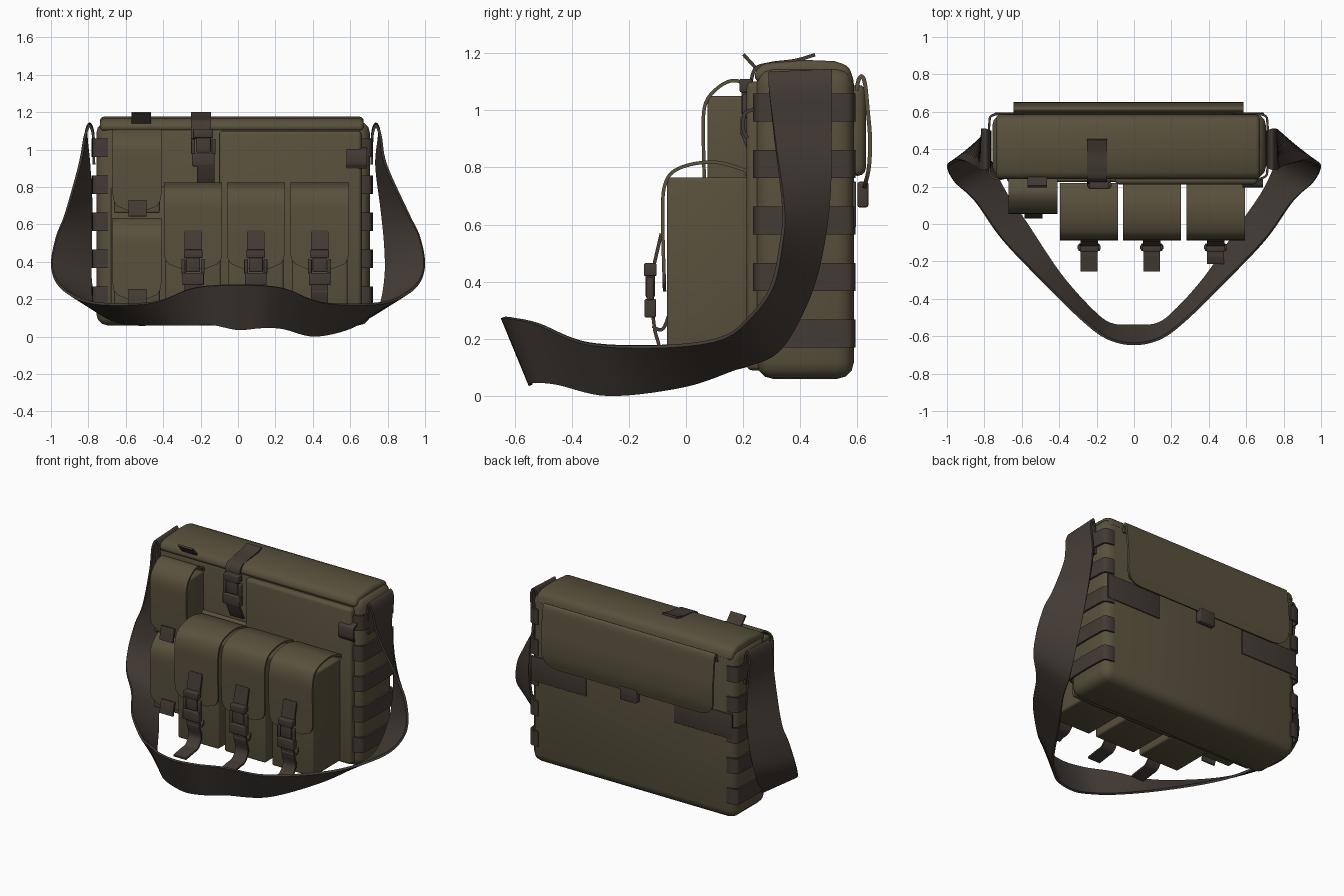
import bpy, bmesh
from mathutils import Vector

if "Cube" in bpy.data.objects:
    bpy.data.objects.remove(bpy.data.objects["Cube"], do_unlink=True)


def material(name, color):
    m = bpy.data.materials.new(name)
    m.use_nodes = True
    m.diffuse_color = (*color, 1)
    bsdf = m.node_tree.nodes["Principled BSDF"]
    bsdf.inputs["Base Color"].default_value = (*color, 1)
    bsdf.inputs["Roughness"].default_value = 0.9
    return m


OLIVE = material("olive canvas", (0.10, 0.082, 0.046))
BROWN = material("brown webbing", (0.056, 0.043, 0.035))
parts = []


def finish(name, bm, mat):
    bmesh.ops.recalc_face_normals(bm, faces=bm.faces)
    mesh = bpy.data.meshes.new(name)
    bm.to_mesh(mesh)
    bm.free()
    mesh.materials.append(mat)
    obj = bpy.data.objects.new(name, mesh)
    bpy.context.collection.objects.link(obj)
    parts.append(obj)


def soften(bm, width):
    sharp = [e for e in bm.edges if e.calc_face_angle(0) > 0.6]
    bmesh.ops.bevel(bm, geom=sharp, offset=width, segments=3, profile=0.5,
                    affect='EDGES', clamp_overlap=True)


def prism(name, profile, x0, x1, mat, bevel=0.01):
    """Side profile of (y, z) points pushed from x0 to x1."""
    bm = bmesh.new()
    face = bm.faces.new([bm.verts.new((x0, y, z)) for y, z in profile])
    new = bmesh.ops.extrude_face_region(bm, geom=[face])["geom"]
    bmesh.ops.translate(bm, vec=(x1 - x0, 0, 0),
                        verts=[v for v in new if isinstance(v, bmesh.types.BMVert)])
    bmesh.ops.recalc_face_normals(bm, faces=bm.faces)
    soften(bm, bevel)
    finish(name, bm, mat)


def box(name, x, y, z, mat, bevel=0.008):
    """Rounded box from (min, max) ranges."""
    prism(name, [(y[0], z[0]), (y[1], z[0]), (y[1], z[1]), (y[0], z[1])],
          x[0], x[1], mat, bevel)


def smooth(points, steps=6):
    """Catmull-Rom curve through the points."""
    p = [Vector(q) for q in points]
    p = [2 * p[0] - p[1]] + p + [2 * p[-1] - p[-2]]
    out = []
    for a, b, c, d in zip(p, p[1:], p[2:], p[3:]):
        for i in range(steps):
            t = i / steps
            out.append(0.5 * (2 * b + (c - a) * t + (2 * a - 5 * b + 4 * c - d) * t ** 2
                              + (3 * b - a - 3 * c + d) * t ** 3))
    return out + [p[-2]]


def ribbon(name, edge_a, edge_b, mat, thick=0.012):
    """Cloth strip between two edge curves."""
    bm = bmesh.new()
    rows = [(bm.verts.new(a), bm.verts.new(b)) for a, b in zip(edge_a, edge_b)]
    for (a, b), (c, d) in zip(rows, rows[1:]):
        bm.faces.new((a, b, d, c))
    bmesh.ops.recalc_face_normals(bm, faces=bm.faces)
    bmesh.ops.solidify(bm, geom=bm.faces[:], thickness=thick)
    finish(name, bm, mat)


def flap(name, path, x0, x1, mat, radius=0.0, thick=0.012):
    """Strip along a (y, z) path; its last end has rounded corners."""
    curve = smooth([(0, y, z) for y, z in path], 10)
    end, inset = curve[-1], []
    for p in curve:
        d = min((end - p).length, radius)
        inset.append(radius - (radius ** 2 - (radius - d) ** 2) ** 0.5)
    ribbon(name, [p + Vector((x0 + i, 0, 0)) for p, i in zip(curve, inset)],
           [p + Vector((x1 - i, 0, 0)) for p, i in zip(curve, inset)], mat, thick)


def pouch(name, x0, x1, yf, yb, z0, z1, flap_z):
    """Flat-topped pouch under an arched cover hanging down its front."""
    box(name + "_body", (x0 + 0.008, x1 - 0.008), (yf, yb), (z0, z1 - 0.06), OLIVE, 0.012)
    flap(name + "_cover", [(yb, z1 - 0.05), (yb - 0.015, z1 - 0.028),
                           (yf * 0.45 + yb * 0.55, z1), (yf + 0.035, z1 - 0.025),
                           (yf - 0.014, z1 - 0.09), (yf - 0.02, (z1 + flap_z) / 2),
                           (yf - 0.014, flap_z)], x0, x1, OLIVE, 0.08)


def buckle(name, x, y, top, s=1.0):
    """Side-release buckle: crossbar, socket, prongs and lower frame."""
    def piece(label, dx, w, z_top, h, d):
        box(f"{name}_{label}", (x + (dx - w / 2) * s, x + (dx + w / 2) * s),
            (y - d / 2, y + d / 2), (top - (z_top + h) * s, top - z_top * s), BROWN, 0.006)
    piece("crossbar", 0, 0.10, 0, 0.045, 0.045)
    piece("socket", 0, 0.075, 0.04, 0.08, 0.032)
    for label, side in (("left_prong", 1), ("right_prong", -1)):
        piece(label, side * 0.052, 0.02, 0.05, 0.08, 0.025)
    piece("frame", 0, 0.115, 0.125, 0.065, 0.04)


# Main bag and lid
box("bag_body", (-0.757, 0.705), (0.245, 0.588), (0.06, 1.15), OLIVE, 0.06)
prism("lid", [(0.238, 1.10), (0.243, 1.145), (0.28, 1.165), (0.42, 1.176), (0.52, 1.172),
              (0.57, 1.155), (0.592, 1.09)], -0.738, 0.672, OLIVE, 0.022)
box("front_panel", (-0.10, 0.66), (0.212, 0.27), (0.09, 1.10), OLIVE, 0.02)
box("front_lower_panel", (-0.68, 0.0), (0.225, 0.27), (0.09, 0.80), OLIVE, 0.015)

# Back pocket with its cover, tab and side patches
box("back_pocket", (-0.60, 0.54), (0.57, 0.63), (0.77, 1.09), OLIVE, 0.03)
flap("back_cover", [(0.59, 1.07), (0.598, 1.11), (0.615, 1.126), (0.632, 1.10), (0.643, 1.0),
                    (0.651, 0.90), (0.647, 0.80), (0.63, 0.725)],
     -0.645, 0.585, OLIVE, 0.10, 0.014)
box("back_tab", (-0.09, 0.03), (0.60, 0.638), (0.66, 0.75), BROWN)
for label, x in (("left", (0.30, 0.695)), ("right", (-0.745, -0.33))):
    box(f"back_patch_{label}", x, (0.582, 0.595), (0.59, 0.75), BROWN, 0.003)

# Webbing bands around both ends
for label, s, xe in (("left", 1, 0.705), ("right", -1, -0.765)):
    outline = [(-0.07, 0.237), (-0.03, 0.237), (0.004, 0.252), (0.014, 0.29), (0.018, 0.42),
               (0.014, 0.545), (0.004, 0.58), (-0.03, 0.593), (-0.06, 0.593)]
    for i in range(5):
        z = 0.17 + 0.1975 * i
        ribbon(f"{label}_band_{i + 1}",
               smooth([(xe + s * x, y, z) for x, y in outline], 4),
               smooth([(xe + s * x, y, z + 0.098) for x, y in outline], 4), BROWN)

# Three large front pouches with buckles and hanging tails
for i, (x0, x1) in enumerate(((-0.395, -0.085), (-0.06, 0.25), (0.28, 0.593)), 1):
    pouch(f"large_pouch_{i}", x0, x1, -0.067, 0.22, 0.10, 0.825, 0.365)
    x = (x0 + x1) / 2
    flap(f"pouch_tab_{i}", [(-0.092, 0.57), (-0.104, 0.52), (-0.12, 0.45)],
         x - 0.047, x + 0.047, BROWN)
    buckle(f"pouch_buckle_{i}", x, -0.125, 0.465)
    tip = -0.215 if i == 3 else -0.255
    flap(f"pouch_tail_{i}", [(-0.125, 0.31), (-0.115, 0.23), (-0.10, 0.16), (-0.13, 0.11),
                             (-0.18, 0.10), (tip, 0.088)], x - 0.045, x + 0.045, BROWN)
    flap(f"pouch_anchor_{i}", [(-0.06, 0.30), (-0.085, 0.24), (-0.115, 0.25)],
         x - 0.045, x + 0.045, BROWN)

# Two small stacked pouches with pull tabs
for label, z0, z1, flap_z in (("upper", 0.66, 1.11, 0.675), ("lower", 0.17, 0.635, 0.20)):
    pouch(f"{label}_pouch", -0.67, -0.41, 0.075, 0.25, z0, z1, flap_z)
    flap(f"{label}_pouch_tab", [(0.05, flap_z + 0.055), (0.04, flap_z + 0.02),
                                (0.03, flap_z - 0.03)], -0.585, -0.49, BROWN)
flap("upper_pull_tab", [(0.28, 1.12), (0.255, 1.145), (0.205, 1.20)], -0.57, -0.465, BROWN)

# Main closure
flap("lid_tab", [(0.45, 1.20), (0.38, 1.18), (0.29, 1.168), (0.235, 1.145), (0.215, 1.06)],
     -0.25, -0.145, BROWN)
buckle("lid_buckle", -0.185, 0.21, 1.11, 1.05)
flap("closure_webbing", [(0.205, 0.96), (0.19, 0.93), (0.215, 0.86), (0.235, 0.82)],
     -0.22, -0.125, BROWN)
flap("corner_tab", [(0.235, 1.01), (0.20, 0.99), (0.195, 0.93), (0.21, 0.90)],
     0.58, 0.69, BROWN)

# Shoulder strap: outer and inner edges of one half, from front centre to anchor
half = [((0, -0.648, 0.272), (0, -0.55, 0.035)),
        ((0.14, -0.618, 0.27), (0.13, -0.54, 0.045)),
        ((0.27, -0.525, 0.25), (0.24, -0.455, 0.04)),
        ((0.45, -0.35, 0.18), (0.40, -0.27, 0.0)),
        ((0.70, -0.09, 0.168), (0.57, -0.01, 0.03)),
        ((0.85, 0.12, 0.195), (0.69, 0.17, 0.09)),
        ((0.96, 0.225, 0.27), (0.76, 0.32, 0.15)),
        ((1.0, 0.305, 0.38), (0.79, 0.42, 0.31)),
        ((0.975, 0.338, 0.53), (0.79, 0.475, 0.48)),
        ((0.92, 0.345, 0.66), (0.78, 0.505, 0.69)),
        ((0.825, 0.31, 0.92), (0.775, 0.51, 0.92)),
        ((0.795, 0.29, 1.08), (0.79, 0.51, 1.09)),
        ((0.765, 0.29, 1.135), (0.765, 0.51, 1.145)),
        ((0.74, 0.30, 1.08), (0.74, 0.50, 1.09)),
        ((0.735, 0.31, 0.92), (0.735, 0.50, 0.92))]
edges = []
for k in (0, 1):
    side = [Vector(row[k]) for row in half]
    # The right half hangs a little higher
    mirrored = [Vector((-p.x, p.y, max(p.z, 0.06))) for p in reversed(side[1:])]
    path = mirrored + side
    # The anchors follow the off-centre bag
    for p in path:
        p.x -= 0.028 * min(max((p.z - 0.6) / 0.3, 0), 1)
    edges.append(smooth(path, 7))
ribbon("shoulder_strap", edges[0], edges[1], BROWN, 0.014)

# Smooth shading with crisp edges
bpy.ops.object.select_all(action='DESELECT')
for obj in parts:
    obj.select_set(True)
bpy.context.view_layer.objects.active = parts[0]
bpy.ops.object.shade_smooth_by_angle(angle=0.6)
